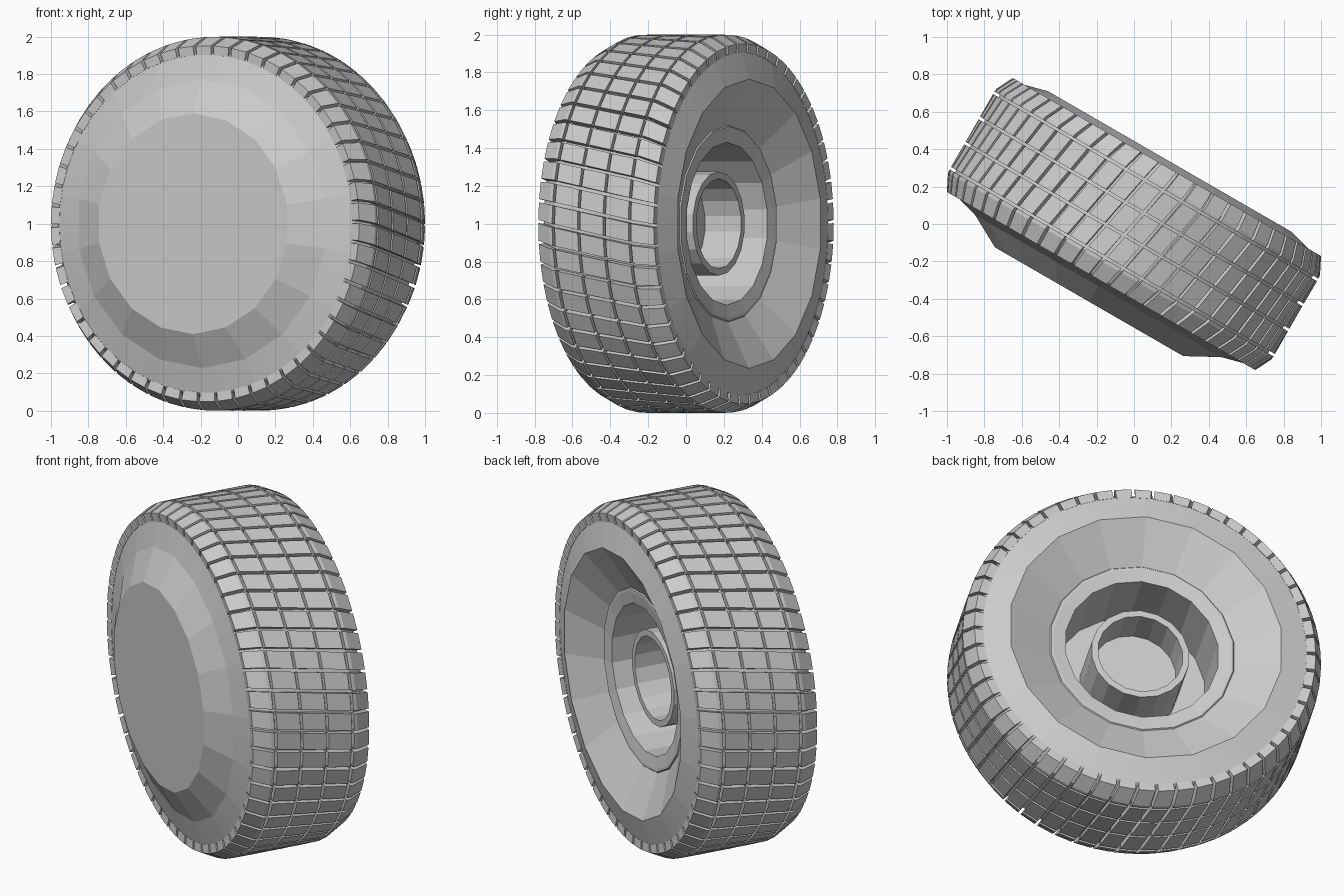
import bpy, bmesh
from math import sin, cos, pi, radians
from mathutils import Matrix

default = bpy.data.objects.get("Cube")
if default:
    bpy.data.objects.remove(default, do_unlink=True)

SEGS = 54            # tread blocks around the tyre
COARSE = 18          # sides of the low-poly rim shapes
PITCH = 2 * pi / SEGS
PLACE = Matrix.Translation((0, 0, 1)) @ Matrix.Rotation(radians(-30), 4, "Z")


def point(a, r, t):
    """Axial offset a, radius r, angle t measured from the top."""
    return (r * sin(t), a, r * cos(t))


def facet_radius(r, t):
    """Radius of a regular coarse polygon at angle t."""
    step = 2 * pi / COARSE
    return r * cos(step / 2) / cos(t % step - step / 2)


def finish(name, bm):
    bmesh.ops.remove_doubles(bm, verts=bm.verts, dist=0.0002)
    bmesh.ops.recalc_face_normals(bm, faces=bm.faces)
    mesh = bpy.data.meshes.new(name)
    bm.to_mesh(mesh)
    bm.free()
    obj = bpy.data.objects.new(name, mesh)
    obj.matrix_world = PLACE
    bpy.context.collection.objects.link(obj)
    return obj


def lathe(name, profile, segs=COARSE, coarse_below=0.0):
    """Spin (axial, radius) points; small radii become coarse polygons."""
    bm = bmesh.new()
    rings = []
    for a, r in profile:
        ring = []
        for i in range(segs):
            t = 2 * pi * i / segs
            rad = facet_radius(r, t) if r < coarse_below else r
            ring.append(bm.verts.new(point(a, rad, t)))
        rings.append(ring)
    for lower, upper in zip(rings, rings[1:]):
        for i in range(segs):
            j = (i + 1) % segs
            bm.faces.new((lower[i], lower[j], upper[j], upper[i]))
    return finish(name, bm)


def tread_row(name, section):
    """A ring of skewed blocks sharing one cross-section."""
    bm = bmesh.new()
    gap = 0.08 * PITCH
    for i in range(SEGS):
        ends = []
        for t in (i * PITCH + gap, (i + 1) * PITCH - gap):
            ends.append([bm.verts.new(point(a, r, t + 0.2 * a)) for a, r in section])
        start, end = ends
        bm.faces.new(start)
        bm.faces.new(end[::-1])
        for k in range(len(section)):
            n = (k + 1) % len(section)
            bm.faces.new((start[k], end[k], end[n], start[n]))
    return finish(name, bm)


# Tyre carcass with sidewalls and the dished back
lathe("tyre_body", [
    (-0.30, 0), (-0.30, 0.765), (-0.385, 0.765), (-0.345, 0.905),
    (-0.335, 0.915), (-0.25, 0.968), (0.25, 0.968), (0.335, 0.915),
    (0.345, 0.905), (0.385, 0.765), (0.25, 0.51),
], SEGS, coarse_below=0.8)

# Tread: three centre rows and two shoulder rows
for label, centre in (("front", -0.155), ("middle", 0), ("back", 0.155)):
    lo, hi = centre - 0.07, centre + 0.07
    tread_row(label + "_tread_row", [(lo, 0.95), (hi, 0.95), (hi, 1), (lo, 1)])
for label, s in (("front", -1), ("back", 1)):
    tread_row(label + "_shoulder_row", [
        (s * 0.24, 0.94), (s * 0.24, 1), (s * 0.26, 0.998),
        (s * 0.352, 0.952), (s * 0.347, 0.903), (s * 0.31, 0.9)])

# Domed front cover with a flat face
lathe("front_cover", [(-0.383, 0.772), (-0.48, 0.59), (-0.48, 0)])

# Rim lip and deep well at the back
lathe("rim_well", [
    (0.245, 0.53), (0.262, 0.515), (0.262, 0.50), (0.25, 0.43),
    (-0.17, 0.43), (-0.17, 0)])

# Hollow axle hub inside the well
lathe("axle_hub", [
    (-0.17, 0.275), (0.2, 0.275), (0.2, 0.238), (-0.02, 0.238), (-0.02, 0)])
